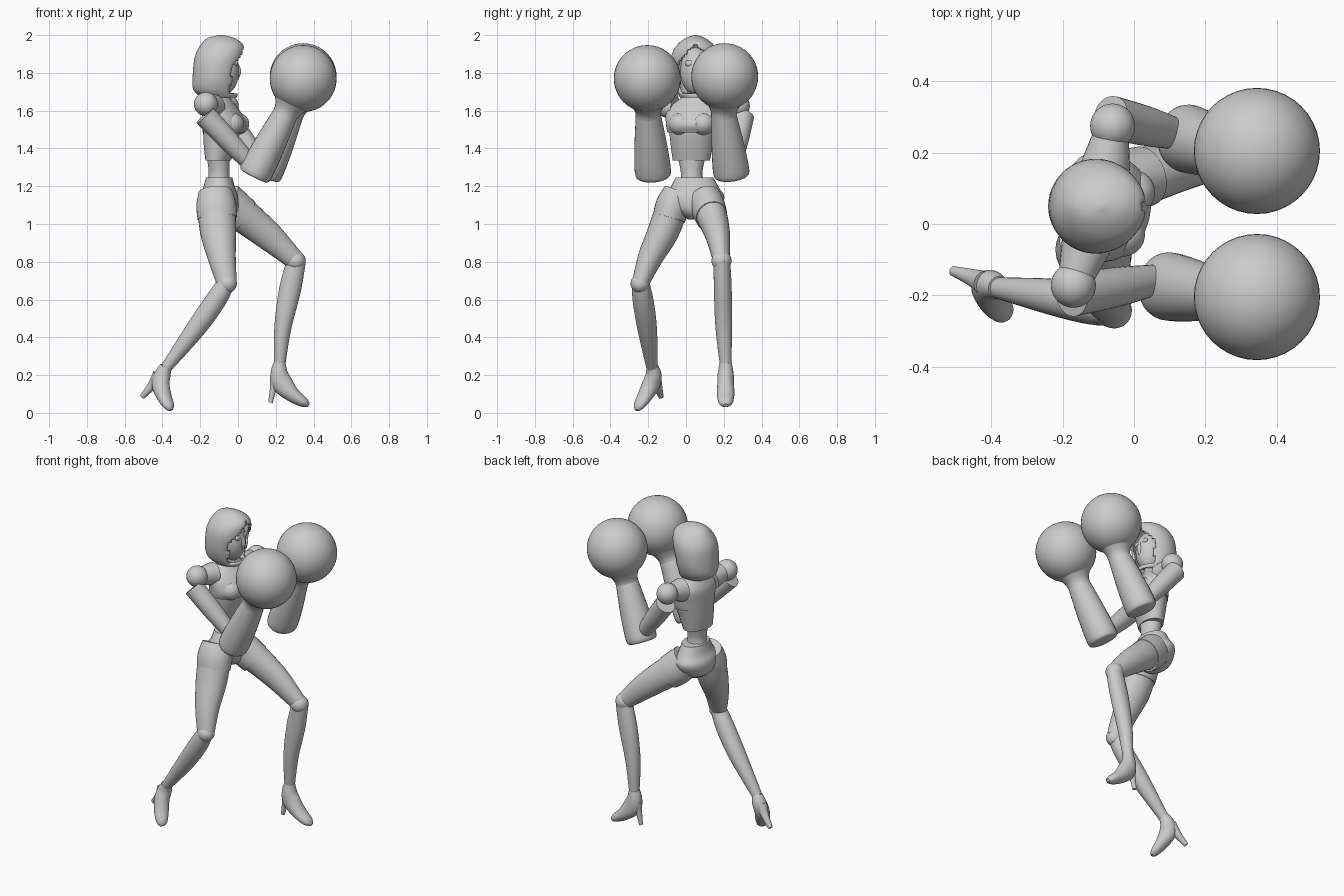
import bpy, bmesh, math
from mathutils import Vector

cube = bpy.data.objects.get("Cube")
if cube:
    bpy.data.objects.remove(cube)

GREY = (0.6, 0.6, 0.6, 1)
mat = bpy.data.materials.new("plain grey")
mat.use_nodes = True
mat.diffuse_color = GREY
mat.node_tree.nodes["Principled BSDF"].inputs["Base Color"].default_value = GREY
Z = Vector((0, 0, 1))


def finish(name, bm, angle=40):
    bmesh.ops.recalc_face_normals(bm, faces=bm.faces)
    mesh = bpy.data.meshes.new(name)
    bm.to_mesh(mesh)
    bm.free()
    mesh.materials.append(mat)
    ob = bpy.data.objects.new(name, mesh)
    bpy.context.collection.objects.link(ob)
    bpy.ops.object.select_all(action='DESELECT')
    ob.select_set(True)
    bpy.context.view_layer.objects.active = ob
    bpy.ops.object.shade_smooth_by_angle(angle=math.radians(angle))
    return ob


def spline(a, b, c, d, t):
    return 0.5 * (2 * b + (c - a) * t + (2 * a - 5 * b + 4 * c - d) * t * t
                  + (3 * b - a - 3 * c + d) * t ** 3)


def loft(name, sections, side=(0, 1, 0), flat=False, n=28, steps=4, keep=None):
    """Skin smooth rings through sections of x, y, z, side radius, other radius."""
    pts = [Vector(s if len(s) == 5 else (*s, s[3])) for s in sections]
    rings = []
    for i in range(len(pts) - 1):
        a, d = pts[max(i - 1, 0)], pts[min(i + 2, len(pts) - 1)]
        rings += [spline(a, pts[i], pts[i + 1], d, k / steps) for k in range(steps)]
    rings.append(pts[-1])
    bm, loops = bmesh.new(), []
    for i, r in enumerate(rings):
        ahead, back = rings[min(i + 1, len(rings) - 1)], rings[max(i - 1, 0)]
        tan = Z if flat else (ahead.xyz - back.xyz).normalized()
        u = Vector(side)
        u = (u - tan * u.dot(tan)).normalized()
        v = u.cross(tan)
        angles = [math.tau * k / n for k in range(n)]
        loops.append([bm.verts.new(r.xyz + u * r[3] * math.cos(a) + v * r[4] * math.sin(a))
                      for a in angles])
    for lo, hi in zip(loops, loops[1:]):
        for k in range(n):
            bm.faces.new((lo[k], lo[k - 1], hi[k - 1], hi[k]))
    if keep:
        bm.normal_update()
        drop = [f for f in bm.faces if not keep(f.calc_center_median())]
        bmesh.ops.delete(bm, geom=drop, context='FACES')
    else:
        bm.faces.new(loops[0])
    bm.faces.new(loops[-1])
    return finish(name, bm)


def ball(name, centre, radius, scale=(1, 1, 1)):
    bm = bmesh.new()
    bmesh.ops.create_uvsphere(bm, u_segments=40, v_segments=24, radius=radius)
    bmesh.ops.scale(bm, vec=scale, verts=bm.verts)
    bmesh.ops.translate(bm, vec=centre, verts=bm.verts)
    return finish(name, bm)


# Hood with a pointed opening, and the masked face inside
def outside_opening(p):
    limit = 0.9 * min(1, max(0, (1.96 - p.z) / 0.13))
    return abs(math.atan2(p.y - 0.05, p.x + 0.11)) > limit or p.z < 1.69


hood = loft("hood", [(-.1, .05, 1.67, .08, .095), (-.118, .05, 1.71, .11, .118),
                     (-.115, .05, 1.78, .13, .125), (-.1, .05, 1.88, .13, .13),
                     (-.085, .05, 1.945, .1, .115), (-.09, .05, 1.985, .05, .07),
                     (-.09, .05, 2.0, .006, .006)],
            flat=True, n=48, steps=5, keep=outside_opening)
shell = hood.modifiers.new("thickness", 'SOLIDIFY')
shell.thickness = 0.014
shell.offset = -1
ball("face", (-.075, .05, 1.81), .1, (.8, .8, 1.25))
loft("mask_nose", [(-.015, .05, 1.86, .01), (.0, .05, 1.81, .016),
                   (-.01, .05, 1.77, .012)])
for sign, word in ((-1, "right"), (1, "left")):
    ball(word + "_eye_lens", (-.012, .05 + sign * .032, 1.85), .024, (.5, 1, .7))

# Torso, turned slightly towards the front
TURN = (.24, .97, 0)
loft("neck", [(-.1, .05, 1.58, .05), (-.09, .05, 1.72, .042)], flat=True)
loft("ribcage", [(-.105, .028, 1.335, .1, .065), (-.095, .032, 1.42, .115, .085),
                 (-.085, .04, 1.52, .13, .098), (-.1, .045, 1.6, .12, .08)], TURN, True)
loft("chest_plate", [(-.08, .038, 1.485, .138, .105), (-.07, .04, 1.53, .148, .116),
                     (-.09, .045, 1.6, .15, .096), (-.1, .048, 1.65, .1, .068),
                     (-.1, .05, 1.685, .055, .05)], TURN, True)
for word, y in (("right", -.03), ("left", .09)):
    ball(word + "_bust", (-.02 + (y - .03) * .24, y, 1.53), .062, (1.05, 1, .95))
loft("waist", [(-.105, .035, 1.2, .068, .065), (-.1, .03, 1.27, .057, .055),
               (-.105, .03, 1.36, .075, .062)], flat=True)
loft("pelvis", [(-.09, .05, 1.025, .04, .05), (-.1, .05, 1.07, .11, .1),
                (-.105, .048, 1.14, .155, .105), (-.1, .046, 1.19, .13, .085),
                (-.1, .045, 1.245, .1, .07)], flat=True)

# Arms: ball shoulder, upper arm, wide forearm, glove with cuff
arms = {
    "right": dict(shoulder=(-.17, -.172, 1.635), top=(-.175, -.2, 1.575),
                  elbow=(.07, -.155, 1.315), low=(.095, -.175, 1.275),
                  wrist=(.25, -.2, 1.58), glove=(.345, -.205, 1.77)),
    "left": dict(shoulder=(-.06, .275, 1.625), top=(-.065, .3, 1.57),
                 elbow=(.13, .25, 1.315), low=(.15, .24, 1.275),
                 wrist=(.28, .2, 1.58), glove=(.345, .205, 1.78)),
}
for word, arm in arms.items():
    p = {k: Vector(v) for k, v in arm.items()}
    ball(word + "_shoulder", p["shoulder"], .063)
    inner = p["shoulder"].lerp(Vector((-.1, .05, 1.6)), .5)
    loft(word + "_collar", [(*inner, .07), (*p["shoulder"], .045)], (0, 0, 1))
    mid = p["top"].lerp(p["elbow"], .5)
    loft(word + "_upper_arm", [(*p["top"], .06), (*mid, .056), (*p["elbow"], .042)])
    ahead = (p["wrist"] - p["low"]).normalized()
    mid = p["low"].lerp(p["wrist"], .45)
    loft(word + "_forearm", [(*(p["low"] - ahead * .025), .08, .07), (*p["low"], .096, .088),
                             (*mid, .087, .083), (*p["wrist"], .066)])
    toward = p["glove"] - p["wrist"]
    loft(word + "_cuff", [(*(p["wrist"] - toward * .05), .066),
                          (*(p["wrist"] + toward * .15), .074),
                          (*(p["wrist"] + toward * .5), .12)])
    ball(word + "_glove", p["glove"], .177)

# Legs: hip cuff, thigh, knee, shin, high-heeled shoe
loft("right_hip_cuff", [(-.12, -.04, 1.17, .078, .09), (-.115, -.07, 1.1, .09, .106),
                        (-.11, -.09, 1.03, .087, .104)])
loft("right_thigh", [(-.115, -.07, 1.1, .085, .1), (-.105, -.12, .96, .083, .096),
                     (-.085, -.19, .82, .066, .074), (-.06, -.24, .69, .046, .054)])
loft("right_shin", [(-.055, -.242, .7, .044), (-.115, -.228, .6, .055),
                    (-.22, -.206, .45, .052), (-.38, -.18, .24, .03)])
loft("left_hip_cuff", [(-.07, .1, 1.13, .09, .1), (-.02, .12, 1.08, .09, .103),
                       (.03, .135, 1.04, .085, .098)])
loft("left_thigh", [(-.03, .115, 1.09, .085, .098), (.06, .145, 1.02, .078, .088),
                    (.17, .17, .93, .064, .076), (.3, .187, .81, .044, .052)])
loft("left_shin", [(.31, .19, .81, .044, .05), (.275, .195, .65, .047, .058),
                   (.237, .2, .45, .044, .045), (.22, .21, .25, .03, .03)])
ball("right_knee", (-.056, -.243, .685), .05)
ball("left_knee", (.305, .188, .805), .053)

loft("left_shoe", [(.22, .21, .265, .032), (.218, .21, .21, .042, .046),
                   (.235, .21, .155, .044, .056), (.29, .21, .095, .046, .04),
                   (.35, .21, .055, .036, .026), (.375, .21, .04, .012, .01)])
loft("left_heel", [(.2, .21, .19, .03), (.185, .21, .12, .017), (.172, .21, .055, .012)])
loft("right_shoe", [(-.38, -.178, .245, .032), (-.4, -.172, .2, .042, .044),
                    (-.41, -.185, .15, .044, .05), (-.39, -.22, .085, .043, .036),
                    (-.365, -.25, .035, .032, .024), (-.355, -.258, .014, .012, .01)],
     (.7, .7, 0))
loft("right_heel", [(-.42, -.165, .2, .034), (-.455, -.15, .145, .024),
                    (-.508, -.132, .085, .014)])
